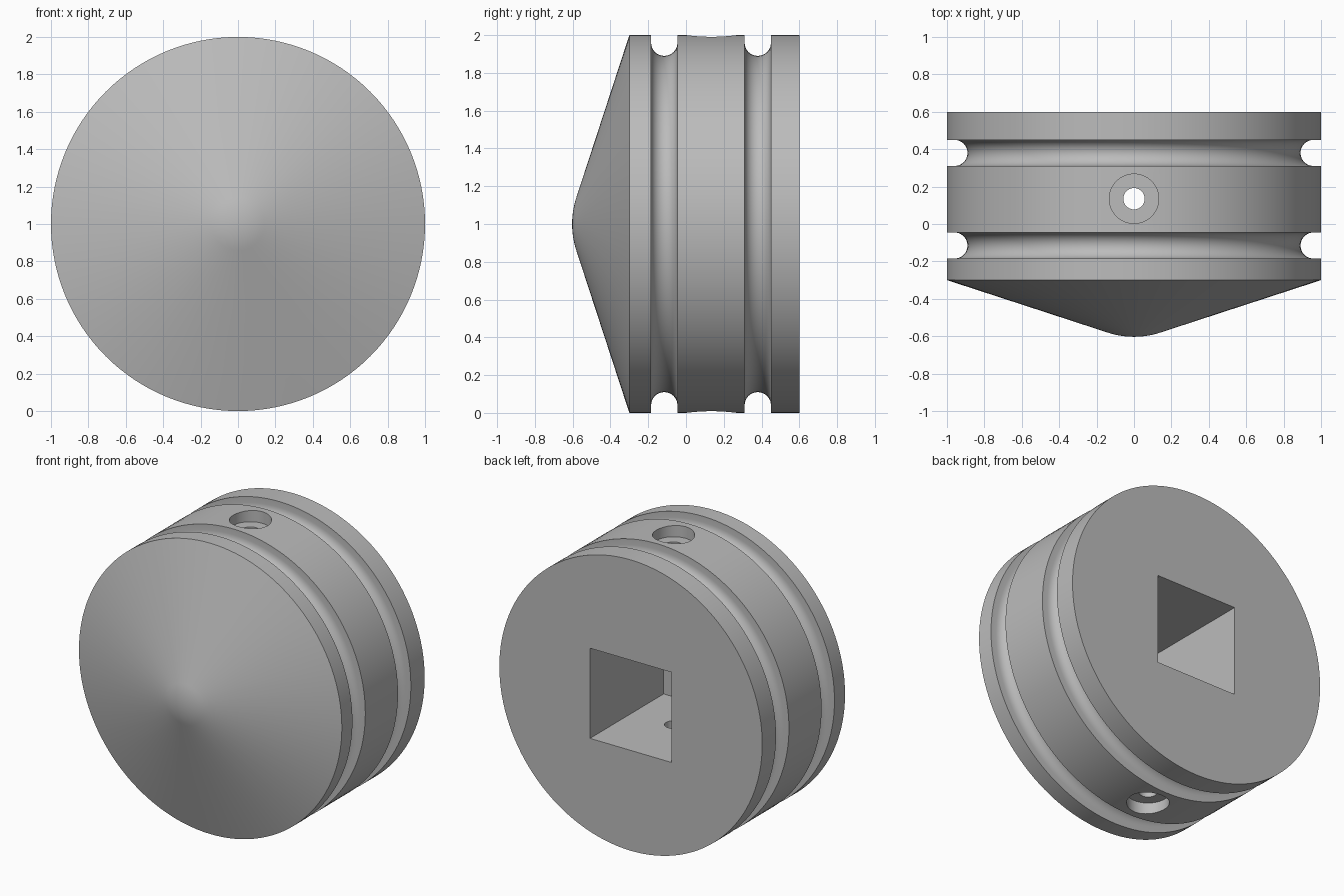
import bpy, math
from mathutils import Matrix

cube = bpy.data.objects.get("Cube")
if cube:
    bpy.data.objects.remove(cube, do_unlink=True)

SEGMENTS = 128
CENTRE_Z = 1.0
HOLE_Y = 0.135

# Single grey material
grey = bpy.data.materials.new("machined grey")
grey.use_nodes = True
colour = (0.5, 0.5, 0.5, 1)
grey.diffuse_color = colour
grey.node_tree.nodes["Principled BSDF"].inputs["Base Color"].default_value = colour


def groove(y, half=0.07, depth=0.11, steps=12):
    """Round-bottomed seal groove as (radius, y) points, front to back."""
    pts = [(1, y - half)]
    for i in range(steps + 1):
        a = math.pi * i / steps
        pts.append((1 - depth + half - half * math.sin(a), y - half * math.cos(a)))
    return pts + [(1, y + half)]


def rounded_tip(radius=0.45, steps=8):
    """Dome that blends into the cone flank."""
    flank = math.atan(1 / 3)
    return [(radius * math.sin(flank * i / steps),
             -0.603 + radius * (1 - math.cos(flank * i / steps)))
            for i in range(steps + 1)]


def lathe(name, profile):
    """Revolve a (radius, y) profile about the horizontal axis."""
    verts, faces, rings = [], [], []
    for r, y in profile:
        start = len(verts)
        if r < 1e-6:
            verts.append((0, y, CENTRE_Z))
            rings.append([start] * SEGMENTS)
            continue
        for s in range(SEGMENTS):
            a = math.tau * s / SEGMENTS
            verts.append((r * math.cos(a), y, CENTRE_Z + r * math.sin(a)))
        rings.append(list(range(start, start + SEGMENTS)))
    for a, b in zip(rings, rings[1:]):
        for s in range(SEGMENTS):
            t = (s + 1) % SEGMENTS
            face = dict.fromkeys((a[s], a[t], b[t], b[s]))
            faces.append(tuple(face))
    faces.append(tuple(reversed(rings[-1])))
    mesh = bpy.data.meshes.new(name)
    mesh.from_pydata(verts, [], faces)
    obj = bpy.data.objects.new(name, mesh)
    bpy.context.collection.objects.link(obj)
    bpy.context.view_layer.objects.active = obj
    obj.select_set(True)
    bpy.ops.object.mode_set(mode="EDIT")
    bpy.ops.mesh.select_all(action="SELECT")
    bpy.ops.mesh.normals_make_consistent(inside=False)
    bpy.ops.object.mode_set(mode="OBJECT")
    return obj


def cut(target, cutter):
    """Subtract the cutter from the target and remove it."""
    cutter.hide_render = True
    mod = target.modifiers.new("cut", "BOOLEAN")
    mod.operation, mod.solver, mod.object = "DIFFERENCE", "EXACT", cutter
    bpy.context.view_layer.objects.active = target
    bpy.ops.object.modifier_apply(modifier=mod.name)
    bpy.data.objects.remove(cutter, do_unlink=True)


def drill(target, radius, z_low, z_high):
    bpy.ops.mesh.primitive_cylinder_add(
        vertices=64, radius=radius, depth=z_high - z_low,
        location=(0, HOLE_Y, (z_low + z_high) / 2))
    cut(target, bpy.context.object)


# Coned body with two ring grooves
body = lathe("coned_plug_body",
             rounded_tip() + [(1, -0.3)] + groove(-0.115) + groove(0.38) + [(1, 0.6)])

# Square drive socket, open at the back
bpy.ops.mesh.primitive_cube_add(size=1, location=(0, 0.3, CENTRE_Z))
socket = bpy.context.object
socket.data.transform(Matrix.Diagonal((0.62, 1.0, 0.62, 1)))
cut(body, socket)

# Cross hole, counterbored at both ends
drill(body, 0.057, -0.1, 2.1)
drill(body, 0.132, 1.92, 2.1)
drill(body, 0.132, -0.1, 0.08)

# Finish
body.data.materials.clear()
body.data.materials.append(grey)
bpy.ops.object.select_all(action="DESELECT")
body.select_set(True)
bpy.context.view_layer.objects.active = body
bpy.ops.object.shade_smooth_by_angle(angle=math.radians(30))
